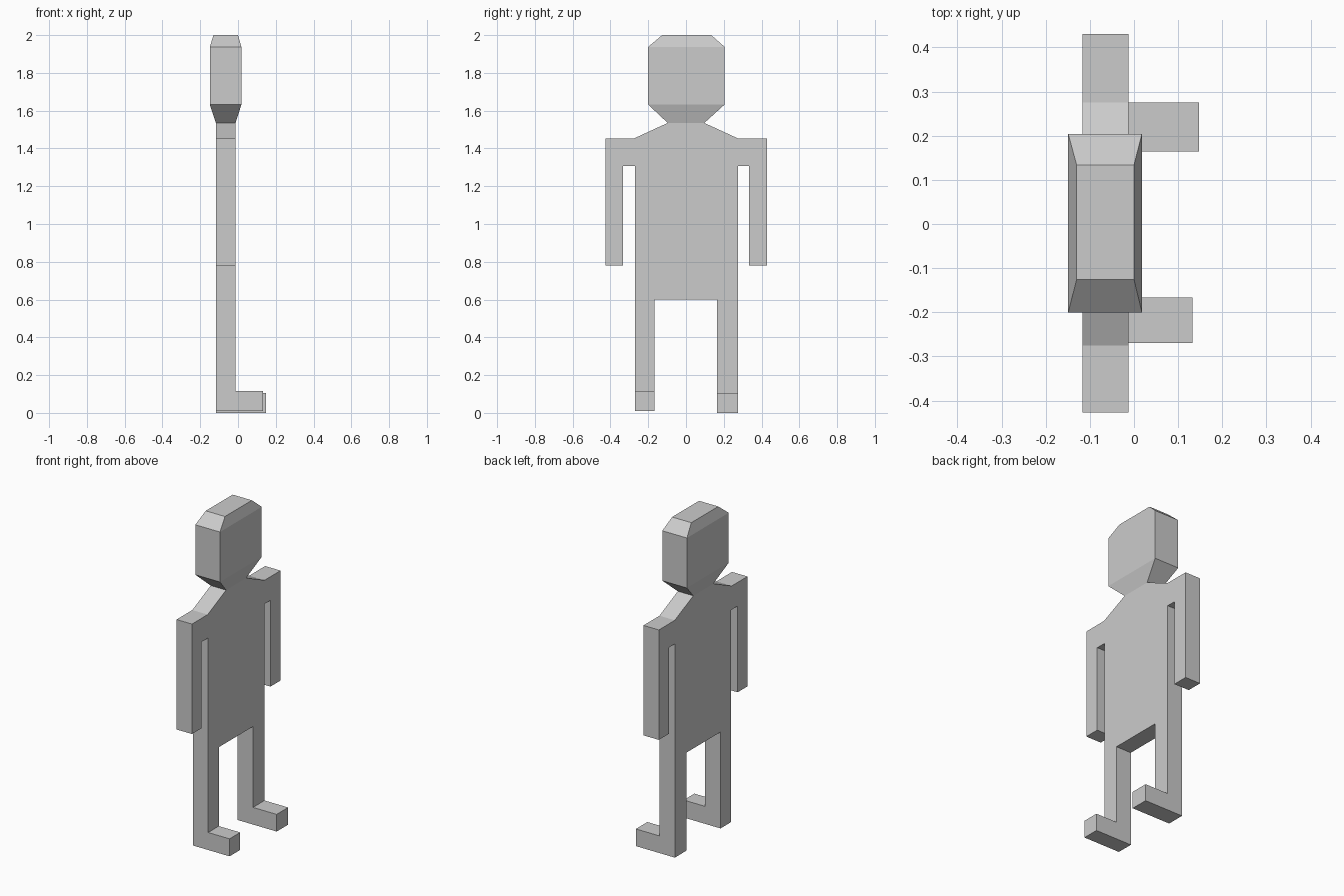
import bpy, bmesh
from mathutils import Vector

if "Cube" in bpy.data.objects:
    bpy.data.objects.remove(bpy.data.objects["Cube"])

grey = bpy.data.materials.new("light_grey")
grey.diffuse_color = (0.6, 0.6, 0.6, 1)
grey.use_nodes = True
grey.node_tree.nodes["Principled BSDF"].inputs["Base Color"].default_value = grey.diffuse_color

BACK, FRONT = -0.117, -0.013      # slab thickness along x


def finish(bm, name):
    bmesh.ops.recalc_face_normals(bm, faces=bm.faces)
    mesh = bpy.data.meshes.new(name)
    bm.to_mesh(mesh)
    bm.free()
    mesh.materials.append(grey)
    obj = bpy.data.objects.new(name, mesh)
    bpy.context.collection.objects.link(obj)


def extrude_x(bm, faces, dx):
    """Pull faces along x and return the moved faces."""
    out = bmesh.ops.extrude_face_region(bm, geom=faces)["geom"]
    verts = [g for g in out if isinstance(g, bmesh.types.BMVert)]
    bmesh.ops.translate(bm, verts=verts, vec=Vector((dx, 0, 0)))
    return [g for g in out if isinstance(g, bmesh.types.BMFace)]


# Body: flat silhouette in (y, z) with shoulders, arms and legs
outline = [
    (-0.097, 1.535), (-0.275, 1.453), (-0.427, 1.453), (-0.427, 0.78),
    (-0.333, 0.78), (-0.333, 1.308), (-0.27, 1.308), (-0.27, 0.117),
    (-0.167, 0.117), (-0.167, 0.6), (0.164, 0.6), (0.164, 0.105),
    (0.275, 0.105), (0.275, 1.308), (0.333, 1.308), (0.333, 0.78),
    (0.43, 0.78), (0.43, 1.453), (0.275, 1.453), (0.097, 1.535),
]
bm = bmesh.new()
v = [bm.verts.new((BACK, y, z)) for y, z in outline]
bm.faces.new(v)

# Ankles: rectangles closing the bottom of each leg
for a, b, z in ((7, 8, 0.01), (11, 12, 0.0)):
    low = [bm.verts.new((BACK, outline[i][0], z)) for i in (a, b)]
    bm.faces.new((v[b], v[a], low[0], low[1]))

front = extrude_x(bm, bm.faces[:], FRONT - BACK)
# extruding a flat sheet may drop the originals, so close the back if needed
if not any(all(abs(p.co.x - BACK) < 1e-5 for p in f.verts) for f in bm.faces):
    bmesh.ops.holes_fill(bm, edges=[e for e in bm.edges if e.is_boundary])

# Feet: pull the ankle rectangles forward
for f in front:
    if f.calc_center_median().z < 0.2:
        toe = 0.147 if f.calc_center_median().y > 0 else 0.132
        extrude_x(bm, [f], toe - FRONT)
        if f.is_valid:
            bm.faces.remove(f)

# Open the neck where the head joins
neck = [f for f in bm.faces if all(p.co.z > 1.53 for p in f.verts)]
bmesh.ops.delete(bm, geom=neck, context='FACES_ONLY')
finish(bm, "body")

# Head: stacked rectangles (x0, x1, y0, y1, z) from neck to crown
levels = [
    (BACK, FRONT, -0.097, 0.097, 1.535),
    (-0.149, 0.018, -0.2, 0.204, 1.632),
    (-0.149, 0.018, -0.2, 0.204, 1.938),
    (-0.13, 0.0, -0.126, 0.134, 2.0),
]
bm = bmesh.new()
rings = [[bm.verts.new(p) for p in ((x0, y0, z), (x1, y0, z), (x1, y1, z), (x0, y1, z))]
         for x0, x1, y0, y1, z in levels]
for lo, hi in zip(rings, rings[1:]):
    for i in range(4):
        j = (i + 1) % 4
        bm.faces.new((lo[i], lo[j], hi[j], hi[i]))
bm.faces.new(rings[-1])
finish(bm, "head")
